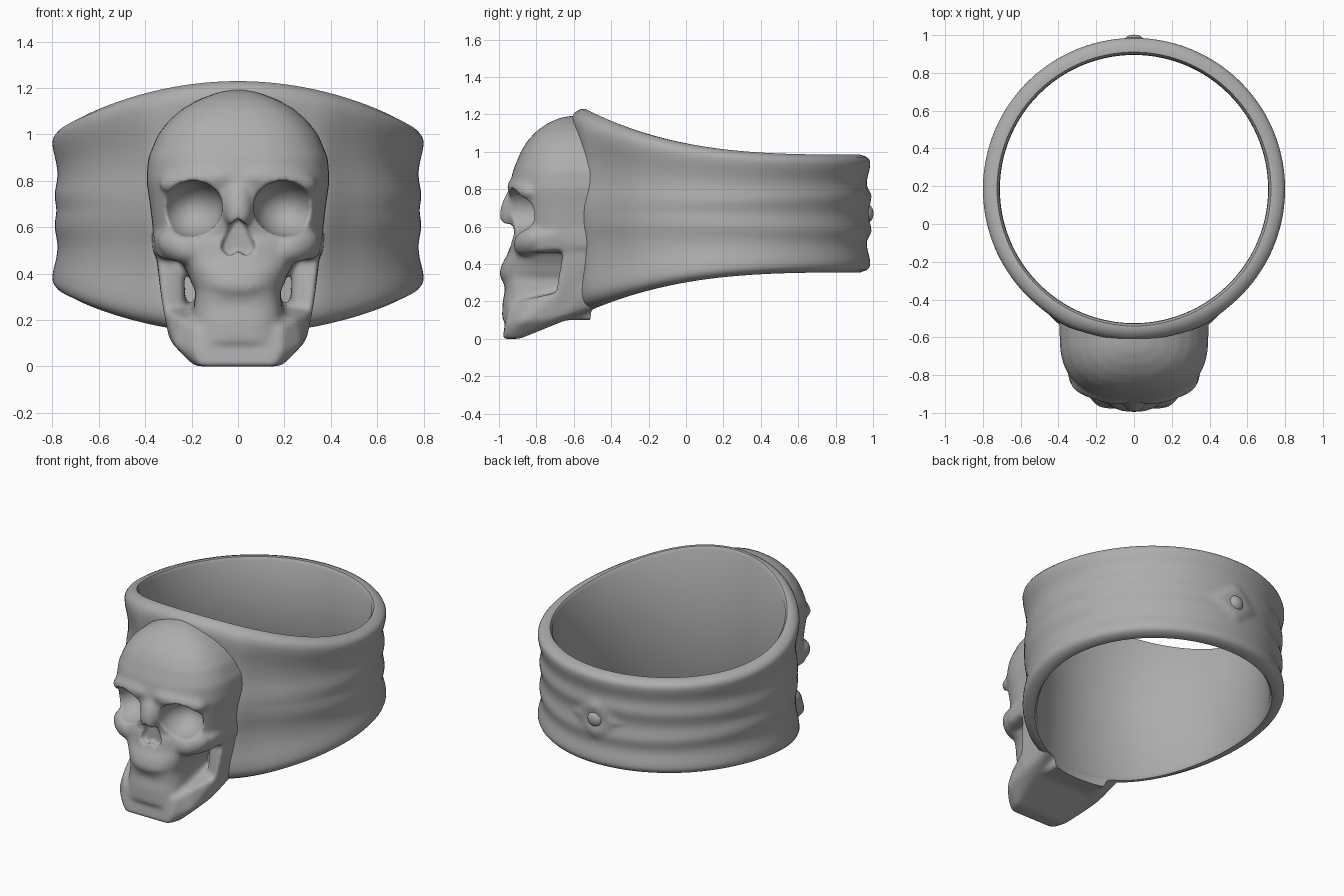
import bpy, bmesh, math
from mathutils import Vector, Matrix

if "Cube" in bpy.data.objects:
    bpy.data.objects.remove(bpy.data.objects["Cube"])

CY = 0.185  # ring centre in y

metal = bpy.data.materials.new("dark_metal")
metal.diffuse_color = (0.42, 0.42, 0.42, 1)
metal.use_nodes = True
metal.node_tree.nodes["Principled BSDF"].inputs["Base Color"].default_value = metal.diffuse_color


def make(name, bm, smooth=True):
    bmesh.ops.recalc_face_normals(bm, faces=bm.faces[:])
    for f in bm.faces:
        f.smooth = smooth
    me = bpy.data.meshes.new(name)
    bm.to_mesh(me)
    bm.free()
    me.materials.append(metal)
    ob = bpy.data.objects.new(name, me)
    bpy.context.collection.objects.link(ob)
    return ob


def hull(bm, pts):
    vs = [bm.verts.new(p) for p in pts]
    r = bmesh.ops.convex_hull(bm, input=vs)
    junk = [v for v in r["geom_interior"] + r["geom_unused"] if isinstance(v, bmesh.types.BMVert)]
    bmesh.ops.delete(bm, geom=list(set(junk)), context='VERTS')


def both(pts):
    return pts + [(-x, y, z) for x, y, z in pts]


def ball(bm, c, r, tilt=0, roll=0, yaw=0):
    m = (Matrix.Translation(c) @ Matrix.Rotation(yaw, 4, 'Z') @ Matrix.Rotation(roll, 4, 'Y')
         @ Matrix.Rotation(tilt, 4, 'X') @ Matrix.Diagonal((*r, 1)))
    bmesh.ops.create_uvsphere(bm, u_segments=32, v_segments=20, radius=1, matrix=m)


def loft(bm, rows, yc, n, back=-0.40):
    """Stack of rounded-front sections: (z, half width, front y)."""
    rings = []
    for z, w, yf in rows:
        c = max(yc, yf + 0.02)
        pts = [(w, back, z)]
        for i in range(25):
            a = math.pi * i / 24
            ca, sa = math.cos(a), math.sin(a)
            pts.append((math.copysign(abs(ca) ** (2 / n), ca) * w, c + (yf - c) * max(sa, 0) ** (2 / n), z))
        pts.append((-w, back, z))
        rings.append([bm.verts.new(p) for p in pts])
    for a, b in zip(rings, rings[1:]):
        k = len(a)
        for i in range(k):
            bm.faces.new((a[i], a[(i + 1) % k], b[(i + 1) % k], b[i]))
    bm.faces.new(rings[0])
    bm.faces.new(rings[-1])


# ---- band: swept relief profile whose height grows toward the front
def bell(x, w):
    return math.exp(-(x / w) ** 2)


def relief(t, ang, x, z):
    s = abs(t)
    front = 0.5 - 0.5 * math.sin(ang)          # 1 at skull, 0 at back
    split = 0.30 - 0.22 * front                # paired ridges close up toward the skull
    r = 0.776 + 0.024 * bell(s - 0.85, 0.24)
    r += 0.014 * bell(s - split, 0.17) + 0.006 * front * bell(t, 0.07)
    if math.sin(ang) > 0:                      # diamond setting at the back
        d = abs(x) / 0.17 + abs(z - 0.67) / 0.13
        r += 0.016 * max(0, min(1, (1.1 - d) * 3))
    else:                                      # fillet against the skull
        r += 0.03 * bell(abs(x) - 0.35, 0.09) * max(0, 1 - t * t)
    return r


bm = bmesh.new()
N, M = 144, 48
rings = []
for i in range(N):
    a = 2 * math.pi * i / N
    ca, sa = math.cos(a), math.sin(a)
    s = (1 - sa) / 2
    top, bot = 0.985 + 0.245 * s ** 3, 0.355 - 0.215 * s ** 3
    ring = []
    for j in range(M + 1):                     # outer face with rounded rims
        t = -1 + 2 * j / M
        z = (top + bot) / 2 + t * (top - bot) / 2
        r = relief(t, a, 0.79 * ca, z)
        e = max(0, (abs(t) - 0.86) / 0.14)
        r -= 0.045 * (1 - math.sqrt(max(0, 1 - e * e)))
        ring.append(bm.verts.new((r * ca, CY + r * sa, z)))
    for z, r in ((top, 0.725), (top - 0.02, 0.712), ((top + bot) / 2, 0.71), (bot + 0.02, 0.712), (bot, 0.725)):
        ring.append(bm.verts.new((r * ca, CY + r * sa, z)))
    rings.append(ring)
K = len(rings[0])
for i in range(N):
    p, q = rings[i], rings[(i + 1) % N]
    for j in range(K):
        bm.faces.new((p[j], q[j], q[(j + 1) % K], p[(j + 1) % K]))
make("band", bm)

# ---- stud at the back
bm = bmesh.new()
ball(bm, (0, 0.968, 0.67), (0.052, 0.034, 0.05))
make("back_stud", bm)

# ---- skull mass
bm = bmesh.new()
# cranium and face
loft(bm, [(0.47, 0.335, -0.89), (0.52, 0.36, -0.91), (0.6, 0.368, -0.925), (0.7, 0.38, -0.935),
          (0.8, 0.395, -0.948), (0.9, 0.387, -0.925), (1.0, 0.345, -0.884), (1.06, 0.298, -0.847),
          (1.11, 0.24, -0.80), (1.15, 0.17, -0.745), (1.18, 0.09, -0.68), (1.195, 0.02, -0.60)], -0.6, 2.4)
# upper jaw
loft(bm, [(0.31, 0.165, -0.985), (0.345, 0.195, -1.0), (0.40, 0.215, -0.985), (0.46, 0.25, -0.95),
          (0.55, 0.28, -0.93)], -0.78, 2.4)
# lower teeth
loft(bm, [(0.10, 0.20, -0.985), (0.2, 0.195, -0.98), (0.26, 0.19, -0.968), (0.33, 0.18, -0.975)], -0.8, 3.0)
# lower jaw body
hull(bm, both([(0.16, -0.98, 0.0), (0.19, -0.97, 0.07), (0.19, -0.95, 0.17), (0.275, -0.88, 0.09),
               (0.25, -0.86, 0.21), (0.19, -0.89, 0.0), (0.295, -0.68, 0.11), (0.32, -0.68, 0.25),
               (0.29, -0.42, 0.19), (0.335, -0.42, 0.3)]))
for s in (-1, 1):
    # jaw ramus
    hull(bm, [(s * x, y, z) for x, y, z in
              [(0.22, -0.64, 0.14), (0.30, -0.71, 0.13), (0.325, -0.70, 0.25), (0.24, -0.67, 0.25),
               (0.355, -0.65, 0.52), (0.24, -0.63, 0.52), (0.36, -0.42, 0.52), (0.24, -0.42, 0.52),
               (0.30, -0.42, 0.19), (0.22, -0.42, 0.19)]])
    # cheekbone and arch
    ball(bm, (s * 0.255, -0.845, 0.52), (0.11, 0.062, 0.07), 0, s * -0.35, s * 0.6)
    hull(bm, [(s * x, y, z) for x, y, z in
              [(0.28, -0.85, 0.45), (0.345, -0.78, 0.47), (0.36, -0.78, 0.56), (0.37, -0.48, 0.49),
               (0.375, -0.48, 0.58), (0.3, -0.48, 0.47), (0.3, -0.48, 0.6), (0.3, -0.85, 0.58)]])
    # brow
    ball(bm, (s * 0.18, -0.885, 0.80), (0.17, 0.055, 0.06), 0, s * 0.12, s * 0.3)
# nose bone
ball(bm, (0, -0.93, 0.70), (0.065, 0.06, 0.12), -0.3)
skull = make("skull", bm)


def mod(kind, **kw):
    m = skull.modifiers.new(kind, kind)
    for k, v in kw.items():
        setattr(m, k, v)


cutters = []


def cut(name, bm):
    ob = make(name, bm)
    ob.hide_render = True
    cutters.append(ob)
    mod('BOOLEAN', operation='DIFFERENCE', solver='EXACT', object=ob)


mod('REMESH', mode='VOXEL', voxel_size=0.011)
mod('SMOOTH', factor=0.5, iterations=16)

# eye sockets
for s in (-1, 1):
    bm = bmesh.new()
    ball(bm, (s * 0.2, -0.915, 0.68), (0.135, 0.18, 0.12), 0, s * 0.25)
    cut("eye_cutter", bm)
    # nose cavity, one half each side of the septum
    bm = bmesh.new()
    hull(bm, [(s * x, y, z) for y, k in ((-1.06, 1.0), (-0.90, 0.7)) for x, z in
              [(-0.004, 0.50), (0.035, 0.475), (0.1 * k, 0.505), (0.09 * k, 0.54), (0.025, 0.62), (-0.004, 0.64)]])
    cut("nose_cutter", bm)

mod('REMESH', mode='VOXEL', voxel_size=0.0095)
mod('SMOOTH', factor=0.5, iterations=5)

# finger hole keeps the skull out of the ring
bm = bmesh.new()
bmesh.ops.create_cone(bm, cap_ends=True, segments=144, radius1=0.722, radius2=0.722, depth=3,
                      matrix=Matrix.Translation((0, CY, 0.6)))
cut("finger_hole_cutter", bm)

# bake the modifiers and drop the cutters
deps = bpy.context.evaluated_depsgraph_get()
baked = bpy.data.meshes.new_from_object(skull.evaluated_get(deps))
skull.modifiers.clear()
skull.data = baked
baked.materials.clear()
baked.materials.append(metal)
for ob in cutters:
    bpy.data.objects.remove(ob)

# smooth shading with sharp edges kept
for ob in bpy.context.collection.objects:
    ob.select_set(True)
bpy.context.view_layer.objects.active = skull
bpy.ops.object.shade_smooth_by_angle(angle=math.radians(50))
